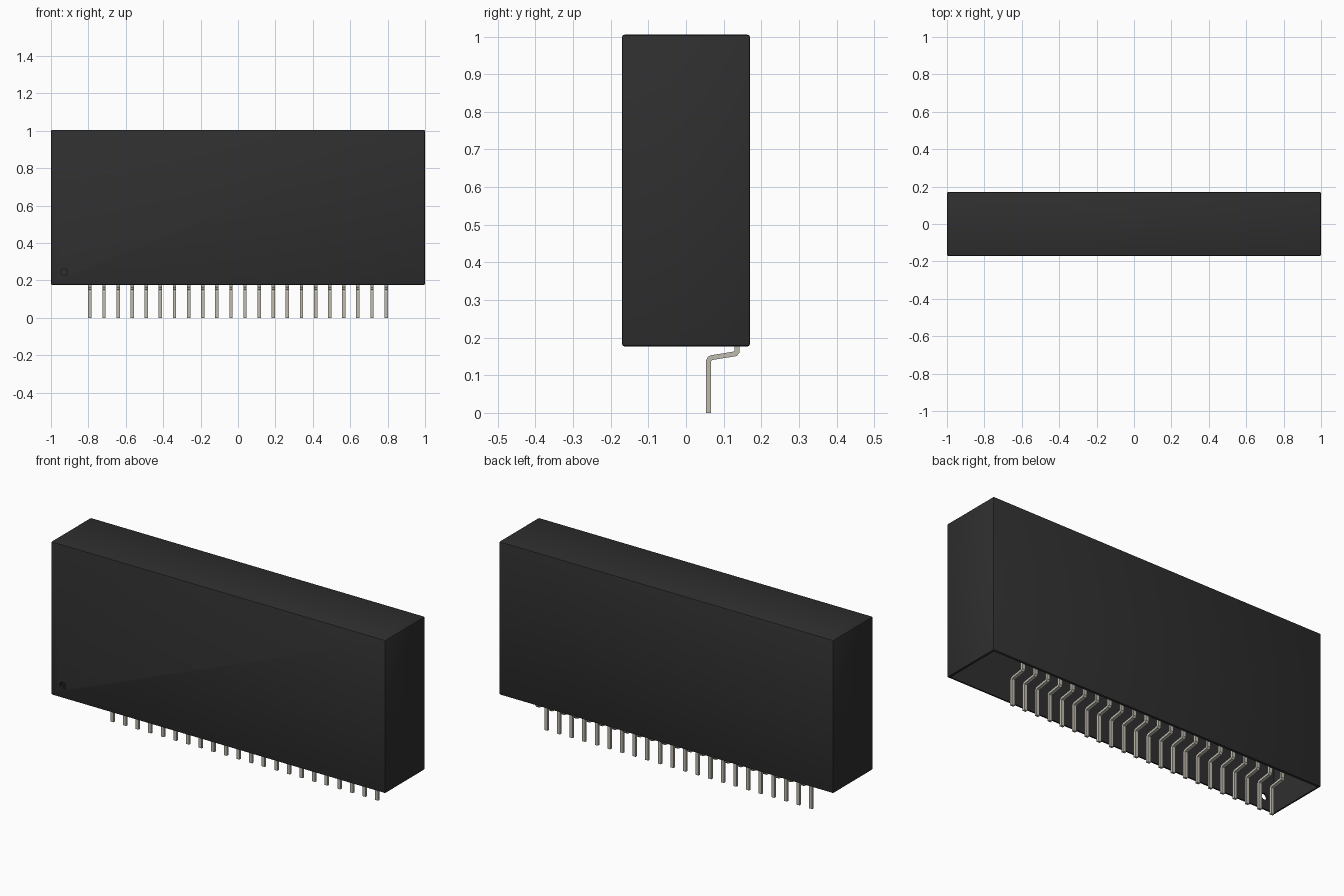
import bpy
import bmesh
import math
from mathutils import Vector, Matrix

if "Cube" in bpy.data.objects:
    bpy.data.objects.remove(bpy.data.objects["Cube"], do_unlink=True)

# Main dimensions
LENGTH, DEPTH = 2.0, 0.34
BOTTOM, TOP = 0.177, 1.005
WALL = 0.012
PIN_COUNT, PIN_SPAN = 22, 1.584
PIN_WIDTH, PIN_THICK = 0.018, 0.013


def material(name, rgb, roughness):
    mat = bpy.data.materials.new(name)
    mat.use_nodes = True
    mat.diffuse_color = (*rgb, 1)
    bsdf = mat.node_tree.nodes["Principled BSDF"]
    bsdf.inputs["Base Color"].default_value = (*rgb, 1)
    bsdf.inputs["Roughness"].default_value = roughness
    return mat


def finish(name, bm, mat):
    bmesh.ops.recalc_face_normals(bm, faces=bm.faces)
    mesh = bpy.data.meshes.new(name)
    bm.to_mesh(mesh)
    bm.free()
    mesh.materials.append(mat)
    obj = bpy.data.objects.new(name, mesh)
    bpy.context.collection.objects.link(obj)
    return obj


def box(name, size, centre, mat, bevel=0.0):
    bm = bmesh.new()
    bmesh.ops.create_cube(bm, size=1)
    bmesh.ops.scale(bm, vec=size, verts=bm.verts)
    bmesh.ops.translate(bm, vec=centre, verts=bm.verts)
    if bevel:
        bmesh.ops.bevel(bm, geom=bm.edges[:], offset=bevel, segments=2,
                        profile=0.5, affect='EDGES')
    return finish(name, bm, mat)


def activate(obj):
    bpy.ops.object.select_all(action='DESELECT')
    obj.select_set(True)
    bpy.context.view_layer.objects.active = obj


def cut(obj, cutter):
    mod = obj.modifiers.new("cut", 'BOOLEAN')
    mod.operation = 'DIFFERENCE'
    mod.solver = 'EXACT'
    mod.object = cutter
    activate(obj)
    bpy.ops.object.modifier_apply(modifier=mod.name)
    bpy.data.objects.remove(cutter, do_unlink=True)


black = material("black plastic", (0.028, 0.028, 0.028), 0.6)
metal = material("tinned metal", (0.52, 0.50, 0.43), 0.5)

# Case: thin shell, open underneath
height = TOP - BOTTOM
case = box("case", (LENGTH, DEPTH, height), (0, 0, BOTTOM + height / 2),
           black, 0.006)
cavity = box("cavity_cutter",
             (LENGTH - 2 * WALL, DEPTH - 2 * WALL, height),
             (0, 0, BOTTOM + height / 2 - WALL), black)
cut(case, cavity)

# Small round marker hole beside the first pin
bm = bmesh.new()
bmesh.ops.create_cone(
    bm, cap_ends=True, segments=24, radius1=0.018, radius2=0.018, depth=0.06,
    matrix=Matrix.Translation((-0.93, -DEPTH / 2, 0.245))
    @ Matrix.Rotation(math.pi / 2, 4, 'X'))
cut(case, finish("marker_cutter", bm, black))
activate(case)
bpy.ops.object.shade_smooth_by_angle(angle=math.radians(30))

# Centre line of a pin in the y-z plane, from the case down to the tip
PATH = [Vector(p) for p in ((0.136, 0.195), (0.136, 0.163), (0.131, 0.157),
                            (0.069, 0.147), (0.063, 0.144), (0.060, 0.138),
                            (0.060, 0.0))]


def pin_mesh():
    bm = bmesh.new()
    rings = []
    for i, p in enumerate(PATH):
        a = (p - PATH[i - 1]).normalized() if i else (PATH[1] - p).normalized()
        b = (PATH[i + 1] - p).normalized() if i + 1 < len(PATH) else a
        t = (a + b).normalized()
        # Mitred offset keeps the strip at an even thickness
        n = Vector((-t.y, t.x)) * (PIN_THICK / 2) / t.dot(a)
        ring = []
        for sx, sn in ((-1, -1), (1, -1), (1, 1), (-1, 1)):
            q = p + n * sn
            ring.append(bm.verts.new((sx * PIN_WIDTH / 2, q.x, q.y)))
        rings.append(ring)
    for r, s in zip(rings, rings[1:]):
        for k in range(4):
            bm.faces.new((r[k], r[(k + 1) % 4], s[(k + 1) % 4], s[k]))
    bm.faces.new(rings[0])
    bm.faces.new(rings[-1])
    return bm


# Row of identical bent pins
first = finish("pin_01", pin_mesh(), metal)
step = PIN_SPAN / (PIN_COUNT - 1)
first.location.x = -PIN_SPAN / 2
for i in range(1, PIN_COUNT):
    pin = bpy.data.objects.new(f"pin_{i + 1:02d}", first.data)
    pin.location.x = -PIN_SPAN / 2 + i * step
    bpy.context.collection.objects.link(pin)
